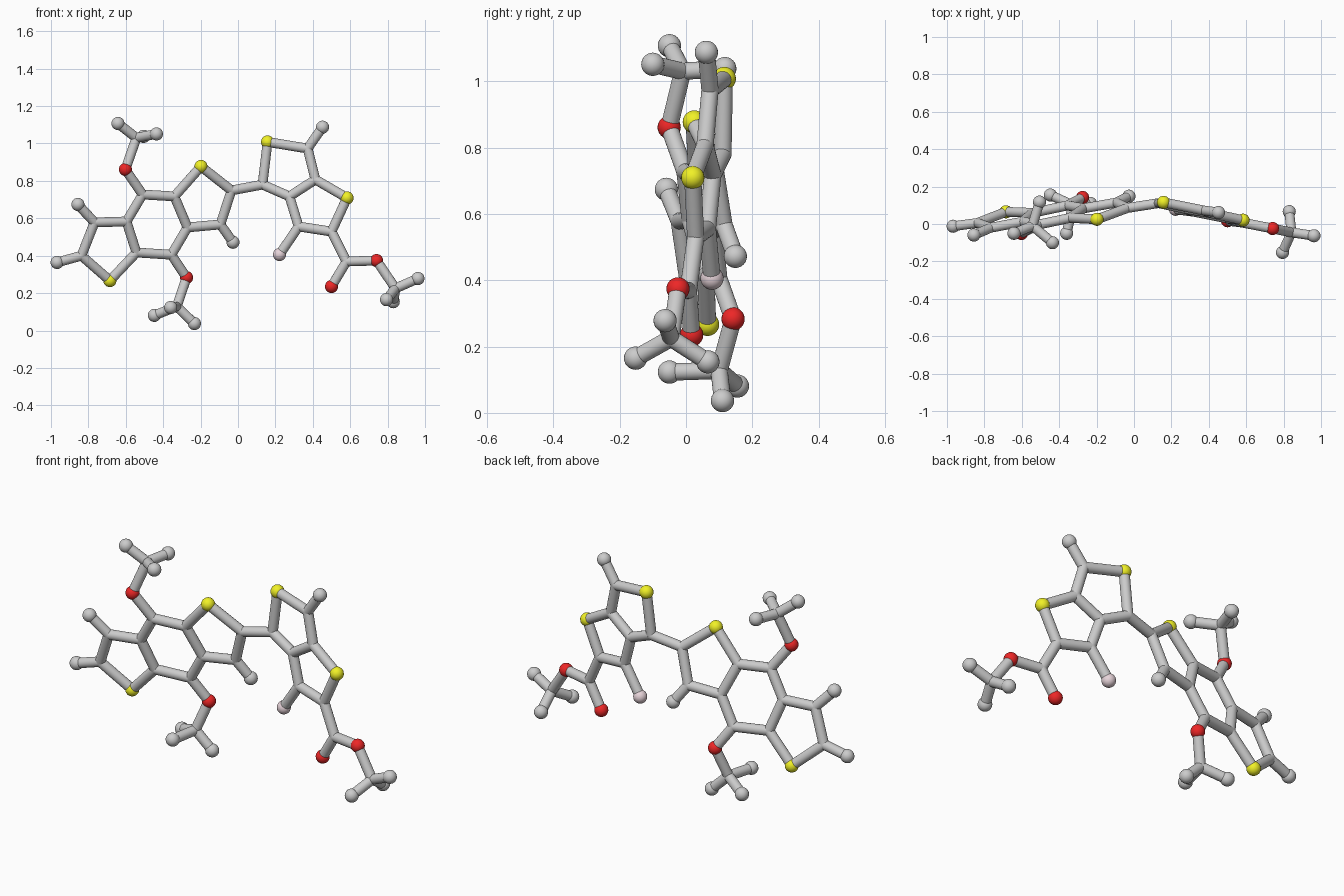
import bpy, math
from mathutils import Vector

if "Cube" in bpy.data.objects:
    bpy.data.objects.remove(bpy.data.objects["Cube"])

BALL, BOND = 0.035, 0.026


def material(name, rgb):
    m = bpy.data.materials.new(name)
    m.diffuse_color = (*rgb, 1)
    m.use_nodes = True
    m.node_tree.nodes["Principled BSDF"].inputs["Base Color"].default_value = m.diffuse_color
    return m


MATS = {"S": material("yellow", (0.88, 0.88, 0.02)),
        "O": material("red", (0.85, 0.02, 0.02)),
        "F": material("pink", (0.80, 0.66, 0.70))}
NAMES = {"S": "sulphur_ball", "O": "oxygen_ball", "F": "pink_ball",
         "H": "end_ball", "C": "carbon_joint"}


def add_ball(key, p):
    kind = key[0]
    bpy.ops.mesh.primitive_uv_sphere_add(
        segments=24, ring_count=16, location=p,
        radius=BOND if kind == "C" else BALL)
    ob = bpy.context.object
    ob.name = NAMES[kind]
    if kind in MATS:
        ob.data.materials.append(MATS[kind])
    bpy.ops.object.shade_smooth_by_angle()


def add_bond(a, b):
    d = b - a
    bpy.ops.mesh.primitive_cylinder_add(
        vertices=24, radius=BOND, depth=d.length, location=(a + b) / 2,
        rotation=d.to_track_quat('Z', 'Y').to_euler())
    bpy.context.object.name = "bond_rod"
    bpy.ops.object.shade_smooth_by_angle()


def on_plane(flat, a, b, c):
    """Lift front-view (x, z) points onto the tilted plane y = a + bx + cz."""
    return {k: Vector((x, a + b * x + c * z, z)) for k, (x, z) in flat.items()}


# left three-ring unit, nearly flat
atoms = on_plane({
    "S1": (-.685, .267), "C1": (-.837, .40), "C2": (-.767, .578),
    "C3": (-.596, .583), "C4": (-.543, .417), "C5": (-.51, .727),
    "C6": (-.34, .717), "C7": (-.27, .551), "C8": (-.356, .405),
    "S2": (-.198, .877), "C9": (-.035, .749), "C10": (-.094, .567),
    "O1": (-.602, .861), "O2": (-.275, .283),
    "H1": (-.967, .364), "H2": (-.856, .674), "H10": (-.027, .472),
}, .259, .1965, -.2224)

# right two-ring unit with its side arm
atoms.update(on_plane({
    "C11": (.131, .78), "S3": (.158, 1.008), "C12": (.372, .973),
    "C13": (.414, .807), "C14": (.275, .717), "S4": (.583, .709),
    "C15": (.50, .529), "C16": (.324, .556), "F1": (.222, .406),
    "C17": (.58, .369), "O3": (.50, .235), "O4": (.741, .374),
    "H12": (.452, 1.087),
}, .105, -.195, .041))

# three end groups, each a centre with three prongs
ends = {
    "Ca": [(-.543, -.01, 1.03), (-.642, -.05, 1.107), (-.436, -.10, 1.051), (-.505, .117, 1.038)],
    "Cb": [(-.327, .10, .128), (-.447, .155, .081), (-.233, .11, .037), (-.36, -.05, .123)],
    "Cc": [(.842, -.045, .225), (.962, -.063, .278), (.794, -.152, .165), (.83, .066, .154)],
}
links = ("S1-C1-C2-C3-C4-S1 C3-C5-C6-C7-C8-C4 C6-S2-C9-C10-C7 C5-O1-Ca C8-O2-Cb "
         "C1-H1 C2-H2 C10-H10 C9-C11 C11-S3-C12-C13-C14-C11 C13-S4-C15-C16-C14 "
         "C12-H12 C16-F1 C15-C17-O3 C17-O4-Cc").split()
for key, (centre, *prongs) in ends.items():
    atoms[key] = Vector(centre)
    for i, p in enumerate(prongs):
        atoms[f"H{key}{i}"] = Vector(p)
        links.append(f"{key}-H{key}{i}")

# balls and rods
for key, p in atoms.items():
    add_ball(key, p)
for chain in links:
    ks = chain.split("-")
    for a, b in zip(ks, ks[1:]):
        add_bond(atoms[a], atoms[b])
